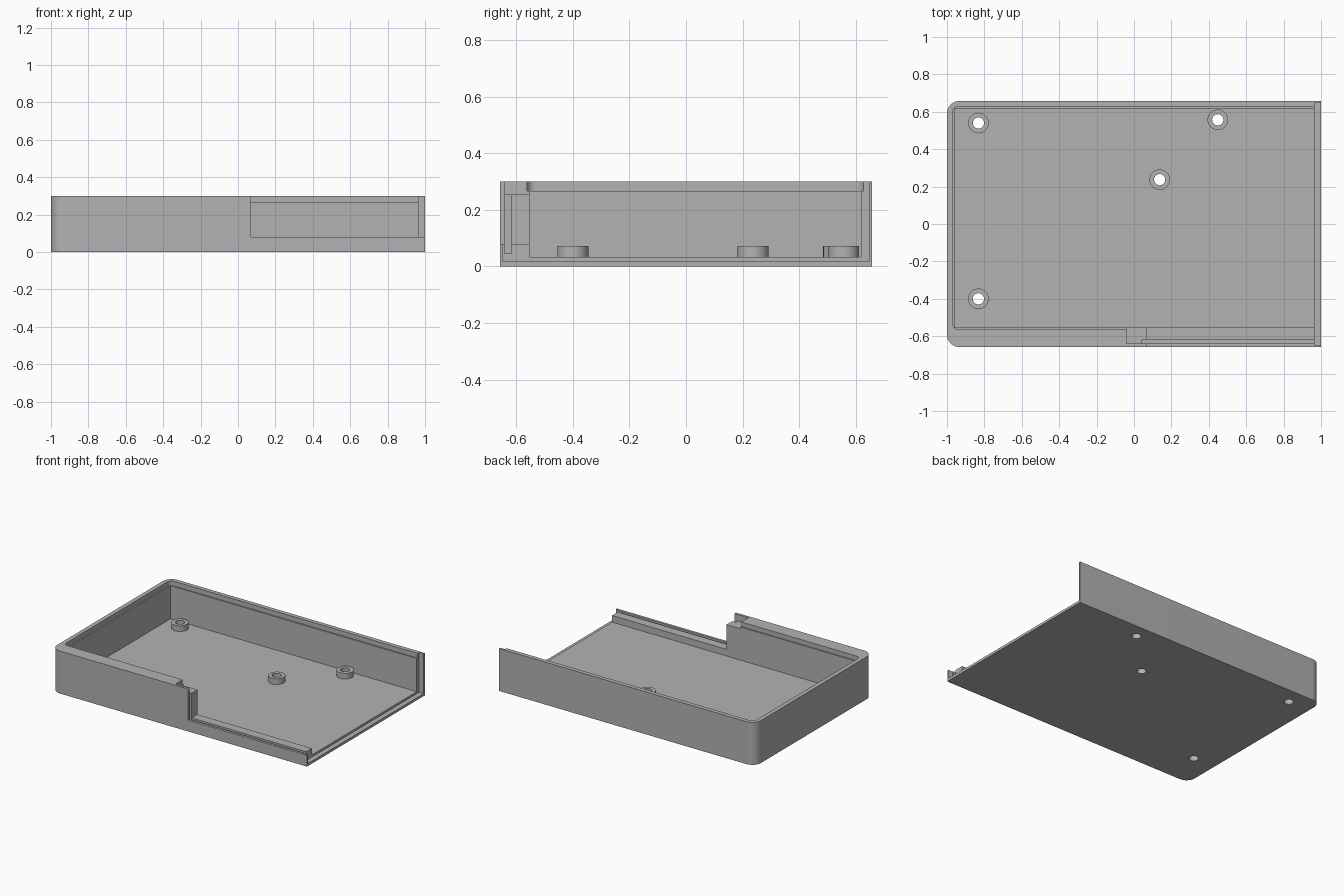
import bpy, bmesh, math

if "Cube" in bpy.data.objects:
    bpy.data.objects.remove(bpy.data.objects["Cube"])

grey = bpy.data.materials.new("plain grey")
grey.diffuse_color = (0.45, 0.45, 0.45, 1)
grey.use_nodes = True
grey.node_tree.nodes["Principled BSDF"].inputs["Base Color"].default_value = grey.diffuse_color


def prism(name, pts, z0, z1):
    """Extrude a counter-clockwise outline from z0 to z1."""
    bm = bmesh.new()
    base = bm.faces.new([bm.verts.new((x, y, z0)) for x, y in pts])
    top = bmesh.ops.extrude_face_region(bm, geom=[base])["geom"]
    verts = [v for v in top if isinstance(v, bmesh.types.BMVert)]
    bmesh.ops.translate(bm, verts=verts, vec=(0, 0, z1 - z0))
    bmesh.ops.recalc_face_normals(bm, faces=bm.faces)
    mesh = bpy.data.meshes.new(name)
    bm.to_mesh(mesh)
    bm.free()
    obj = bpy.data.objects.new(name, mesh)
    bpy.context.collection.objects.link(obj)
    mesh.materials.append(grey)
    return obj


def outline(x0, x1, y0, y1, r=0):
    """Rectangle whose two left corners may be rounded."""
    if not r:
        return [(x0, y0), (x1, y0), (x1, y1), (x0, y1)]
    pts = [(x1, y0), (x1, y1)]
    for cy, start in ((y1 - r, 90), (y0 + r, 180)):
        for i in range(13):
            a = math.radians(start + i * 7.5)
            pts.append((x0 + r + r * math.cos(a), cy + r * math.sin(a)))
    return pts


def circle(cx, cy, r, n=40):
    return [(cx + r * math.cos(i * math.tau / n), cy + r * math.sin(i * math.tau / n))
            for i in range(n)]


def cut(obj, pts, z0, z1):
    """Subtract a prism and remove the cutter."""
    cutter = prism("cutter", pts, z0, z1)
    cutter.hide_render = True
    mod = obj.modifiers.new("cut", "BOOLEAN")
    mod.operation, mod.solver, mod.object = "DIFFERENCE", "EXACT", cutter
    bpy.context.view_layer.objects.active = obj
    bpy.ops.object.modifier_apply(modifier=mod.name)
    bpy.data.objects.remove(cutter)


def smooth(obj):
    bpy.ops.object.select_all(action="DESELECT")
    obj.select_set(True)
    bpy.context.view_layer.objects.active = obj
    bpy.ops.object.shade_smooth_by_angle(angle=math.radians(30))


# Tray with rounded left corners and an open right end
tray = prism("tray", outline(-1, 1, -0.658, 0.658, 0.067), 0, 0.3)
cut(tray, outline(-0.96, 1.1, -0.553, 0.618), 0.033, 0.4)          # cavity
cut(tray, outline(-0.97, 1.1, -0.562, 0.628, 0.03), 0.267, 0.41)   # lid rebate
cut(tray, outline(0.07, 1.2, -0.8, -0.5), 0.08, 0.42)              # front opening
cut(tray, outline(-0.04, 0.15, -0.64, -0.45), 0.255, 0.43)         # lowered wall end
cut(tray, outline(0.042, 1.3, -0.64, -0.617), 0.045, 0.44)         # panel groove
cut(tray, outline(0.965, 1.4, -0.646, 0.646), 0.018, 0.45)         # end cap recess

# Screw bosses with holes through the floor
for i, (x, y) in enumerate([(-0.832, 0.54), (0.448, 0.557), (0.137, 0.237), (-0.832, -0.4)]):
    boss = prism(f"screw_boss_{i + 1}", circle(x, y, 0.055), 0.028, 0.073)
    for part in (tray, boss):
        cut(part, circle(x, y, 0.03), -0.1, 0.2)
    smooth(boss)
smooth(tray)
